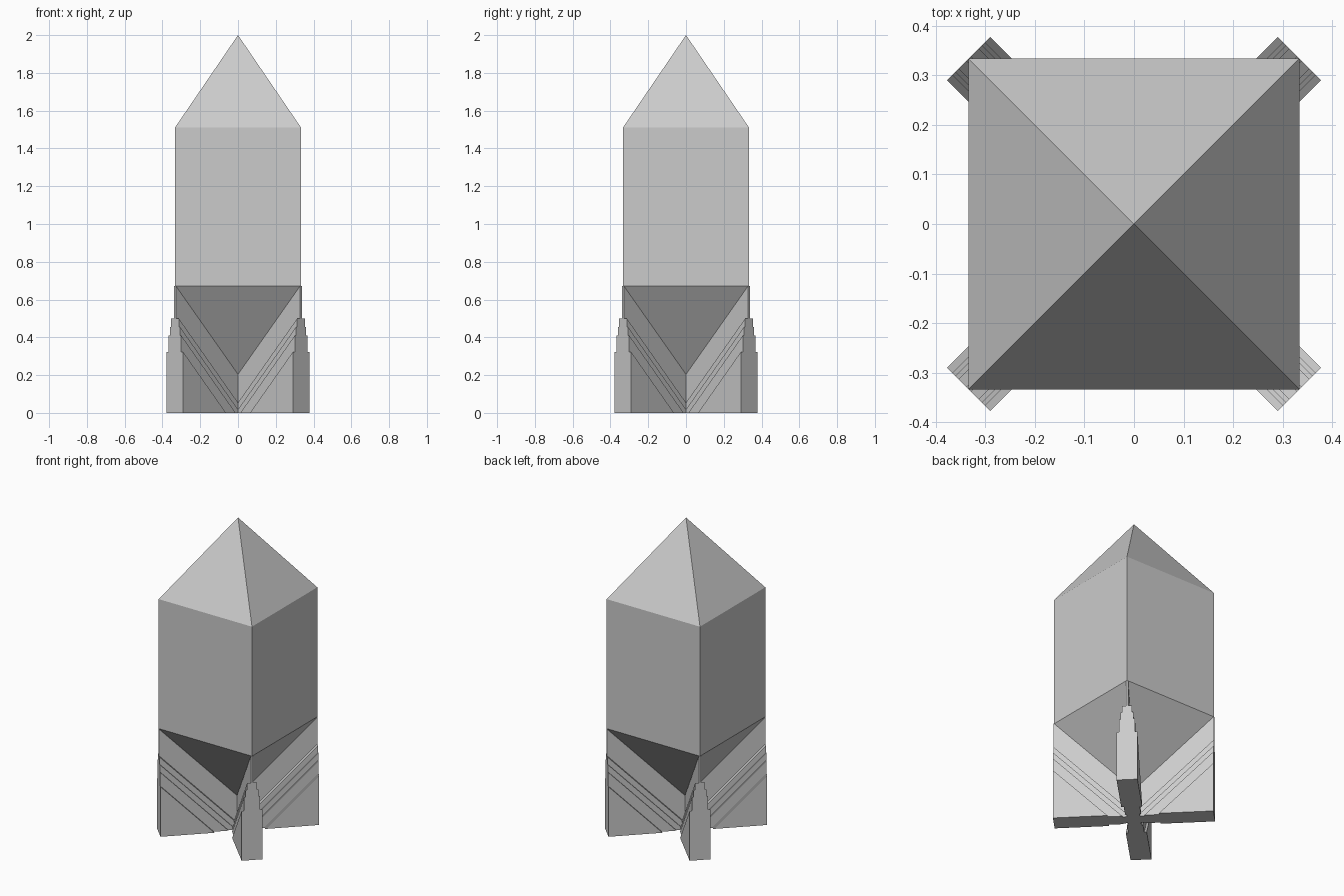
import bpy
import bmesh
from math import pi, sqrt
from mathutils import Matrix

default = bpy.data.objects.get("Cube")
if default:
    bpy.data.objects.remove(default, do_unlink=True)

HALF = 0.334                  # half width of the square body
REACH = HALF * sqrt(2)        # distance from axis to a body corner
TAIL, SHOULDER, BASE, TIP = 0.197, 0.672, 1.51, 2.0
SLOPE = (SHOULDER - TAIL) / REACH

grey = bpy.data.materials.new("light grey")
grey.use_nodes = True
grey.diffuse_color = (0.6, 0.6, 0.6, 1)
bsdf = next(n for n in grey.node_tree.nodes if n.type == 'BSDF_PRINCIPLED')
bsdf.inputs["Base Color"].default_value = grey.diffuse_color


def add_object(name, bm):
    bmesh.ops.recalc_face_normals(bm, faces=bm.faces)
    mesh = bpy.data.meshes.new(name)
    bm.to_mesh(mesh)
    bm.free()
    mesh.materials.append(grey)
    obj = bpy.data.objects.new(name, mesh)
    bpy.context.collection.objects.link(obj)
    return obj


# Square hull: tail point, straight body, nose point
bm = bmesh.new()
rings = []
for z in (SHOULDER, BASE):
    rings.append([bm.verts.new((x * HALF, y * HALF, z))
                  for x, y in ((-1, -1), (1, -1), (1, 1), (-1, 1))])
tail = bm.verts.new((0, 0, TAIL))
nose = bm.verts.new((0, 0, TIP))
low, high = rings
for i in range(4):
    j = (i + 1) % 4
    bm.faces.new((low[i], low[j], high[j], high[i]))
    bm.faces.new((low[j], low[i], tail))
    bm.faces.new((high[i], high[j], nose))
add_object("hull", bm)


# Fin plate: slanted upper edge parallel to the tail, extruded to a thickness
def add_plate(bm, top, half_thick):
    outline = [(REACH, 0), (REACH, top)]
    inner_top = top - SLOPE * REACH
    if inner_top > 0:
        outline += [(0, inner_top), (0, 0)]
    else:
        outline.append((REACH - top / SLOPE, 0))
    face = bm.faces.new([bm.verts.new((r, -half_thick, z)) for r, z in outline])
    result = bmesh.ops.extrude_face_region(bm, geom=[face])
    moved = [v for v in result["geom"] if isinstance(v, bmesh.types.BMVert)]
    bmesh.ops.translate(bm, verts=moved, vec=(0, 2 * half_thick, 0))


# Four diagonal fins, each a stack of plates thickening toward the ground
LAYERS = ((SHOULDER, 0.007), (0.5, 0.029), (0.455, 0.038),
          (0.41, 0.047), (0.323, 0.0615))
CORNERS = ("back_left", "back_right", "front_right", "front_left")
for k, corner in enumerate(CORNERS):
    bm = bmesh.new()
    for top, half_thick in LAYERS:
        add_plate(bm, top, half_thick)
    bm.transform(Matrix.Rotation(pi / 4 + k * pi / 2, 4, 'Z'))
    add_object(corner + "_fin", bm)
